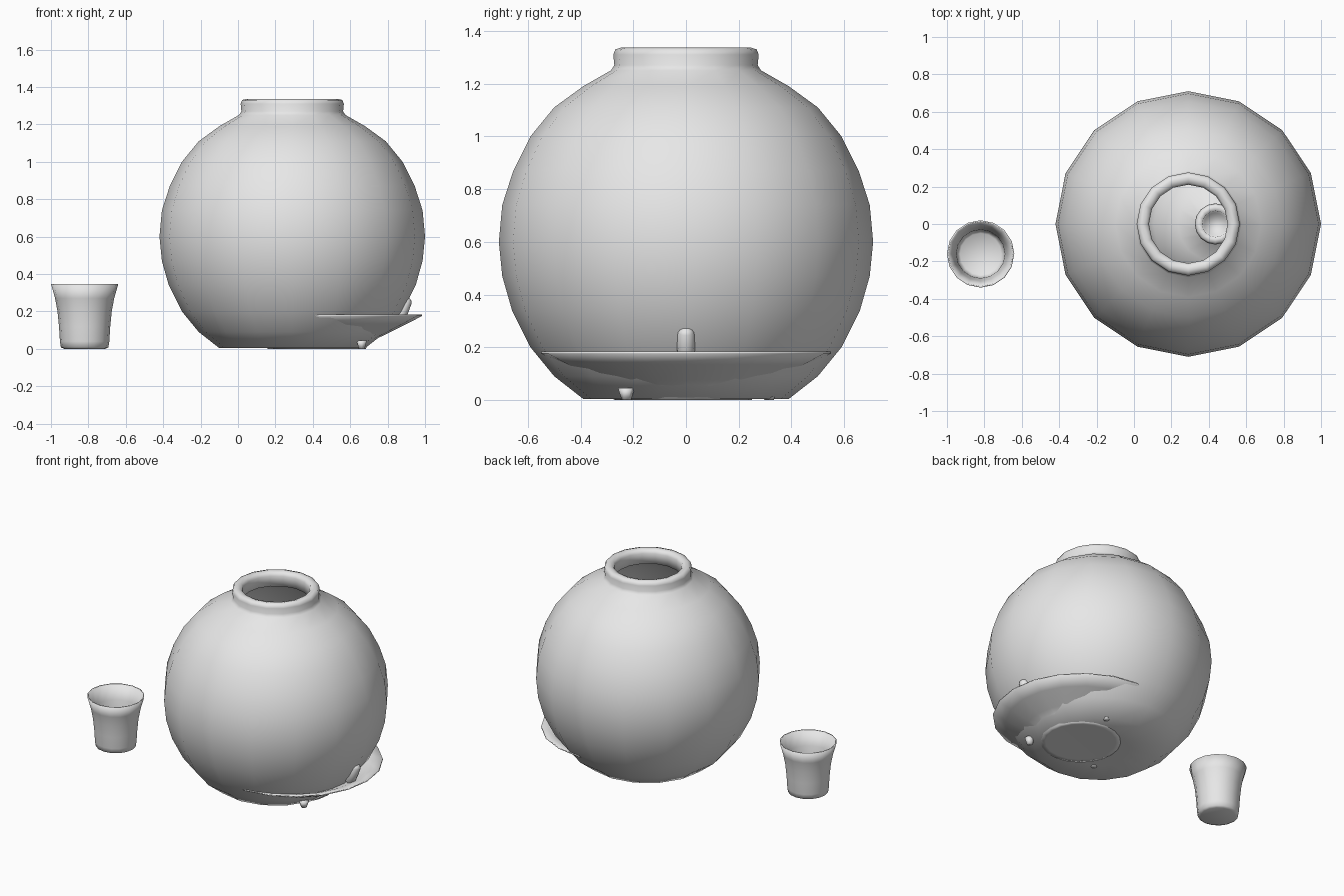
import bpy
import bmesh
from math import cos, sin, pi, radians
from mathutils import Vector

if "Cube" in bpy.data.objects:
    bpy.data.objects.remove(bpy.data.objects["Cube"], do_unlink=True)

clay = bpy.data.materials.new("pale grey clay")
clay.use_nodes = True
clay.diffuse_color = (0.8, 0.8, 0.8, 1)
clay.node_tree.nodes["Principled BSDF"].inputs["Base Color"].default_value = (0.8, 0.8, 0.8, 1)


def finish(bm, name, location=(0, 0, 0)):
    bmesh.ops.recalc_face_normals(bm, faces=bm.faces)
    for face in bm.faces:
        face.smooth = True
    mesh = bpy.data.meshes.new(name)
    bm.to_mesh(mesh)
    bm.free()
    mesh.materials.append(clay)
    obj = bpy.data.objects.new(name, mesh)
    obj.location = location
    bpy.context.collection.objects.link(obj)
    return obj


def lathe(name, profile, location, sides=16):
    """Turn (radius, height) points about z; open ends are capped."""
    bm = bmesh.new()
    rings = [[bm.verts.new((r * cos(2 * pi * i / sides), r * sin(2 * pi * i / sides), z))
              for i in range(sides)] for r, z in profile]
    for low, high in zip(rings, rings[1:]):
        for i in range(sides):
            j = (i + 1) % sides
            bm.faces.new((low[i], low[j], high[j], high[i]))
    bm.faces.new(rings[0][::-1])
    bm.faces.new(rings[-1])
    return finish(bm, name, location)


# Round jar with a collared mouth and an inner wall
belly = [(0.39, 0.004), (0.50, 0.09), (0.59, 0.20), (0.66, 0.34), (0.697, 0.47),
         (0.71, 0.60), (0.697, 0.74), (0.655, 0.87), (0.59, 1.00), (0.50, 1.11),
         (0.39, 1.19), (0.285, 1.25)]
collar = [(0.272, 1.27), (0.276, 1.31), (0.268, 1.33), (0.245, 1.337),
          (0.22, 1.33), (0.21, 1.31), (0.21, 1.24)]
inside = [(r - 0.05, max(z, 0.05)) for r, z in reversed(belly[:-1])]
lathe("jar", [(0.2, 0.004)] + belly + collar + inside, (0.29, 0, 0))

# Shallow saucer with a foot ring
saucer_at = (0.435, 0, 0)
lathe("saucer", [(0.22, 0.001), (0.25, 0), (0.255, 0.03), (0.35, 0.075), (0.47, 0.135),
                 (0.55, 0.176), (0.548, 0.183), (0.46, 0.155), (0.34, 0.1), (0.2, 0.06)],
      saucer_at, 20)

# Three small pegs under the saucer
for n, angle in enumerate((-45, 80, 215)):
    bm = bmesh.new()
    bmesh.ops.create_cone(bm, cap_ends=True, segments=6, radius1=0.018, radius2=0.032, depth=0.045)
    a = radians(angle)
    finish(bm, f"saucer_peg_{n + 1}",
           (saucer_at[0] + 0.32 * cos(a), 0.32 * sin(a), 0.0225))

# Small pot resting on the saucer, with a hollow ring on top
lathe("inner_pot", [(0.22, 0.07), (0.34, 0.2), (0.38, 0.32), (0.33, 0.45), (0.2, 0.54),
                    (0.09, 0.57), (0.08, 0.6), (0.11, 0.64), (0.1, 0.66), (0.07, 0.66),
                    (0.06, 0.6)], saucer_at)

# Stubby rounded handle of the pot
start, end = Vector((0.86, 0, 0.16)), Vector((0.895, 0, 0.245))
bm = bmesh.new()
bmesh.ops.create_uvsphere(bm, u_segments=12, v_segments=8, radius=0.034)
stretch = (end - start).length / 2
for v in bm.verts:
    if abs(v.co.z) > 0.001:
        v.co.z += stretch if v.co.z > 0 else -stretch
handle = finish(bm, "pot_handle", (start + end) / 2)
handle.rotation_euler = (end - start).to_track_quat("Z", "Y").to_euler()

# Separate flared cup
lathe("cup", [(0.11, 0), (0.127, 0.008), (0.132, 0.04), (0.137, 0.12), (0.145, 0.2),
              (0.158, 0.27), (0.18, 0.347), (0.172, 0.347), (0.145, 0.25), (0.13, 0.16),
              (0.125, 0.05), (0.11, 0.035)], (-0.82, -0.16, 0))
